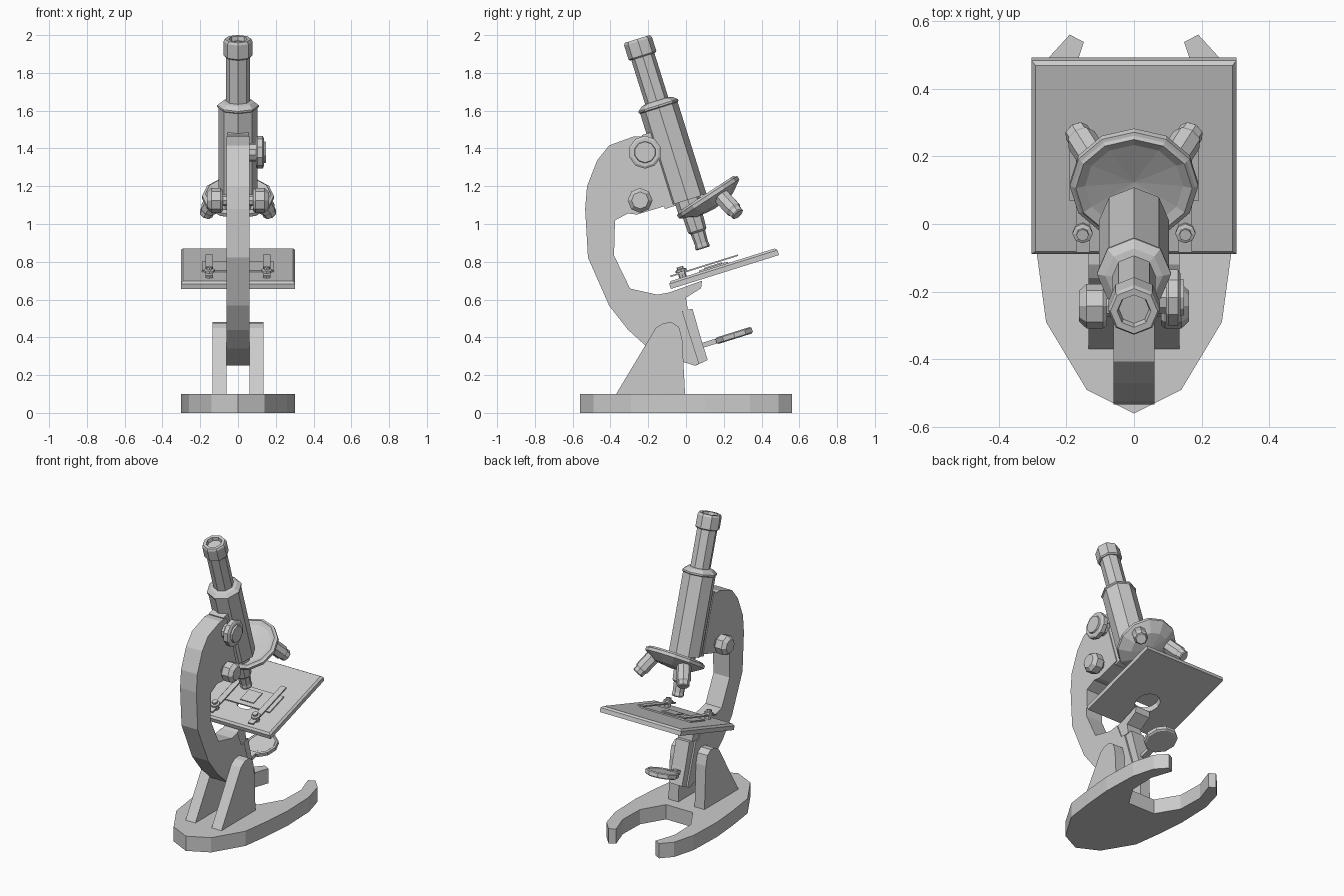
import bpy, bmesh
from math import radians, cos, sin, tau
from mathutils import Matrix, Vector

if "Cube" in bpy.data.objects:
    bpy.data.objects.remove(bpy.data.objects["Cube"])

GREY = bpy.data.materials.new("plain grey")
GREY.use_nodes = True
GREY.diffuse_color = (0.6, 0.6, 0.6, 1)
GREY.node_tree.nodes["Principled BSDF"].inputs["Base Color"].default_value = (0.6, 0.6, 0.6, 1)

TILT = radians(17.4)


def frame(y, z, angle=TILT):
    return Matrix.Translation((0, y, z)) @ Matrix.Rotation(angle, 4, 'X')


def finish(name, bm, matrix=Matrix()):
    bmesh.ops.transform(bm, matrix=matrix, verts=bm.verts)
    bmesh.ops.recalc_face_normals(bm, faces=bm.faces)
    mesh = bpy.data.meshes.new(name)
    bm.to_mesh(mesh)
    bm.free()
    mesh.materials.append(GREY)
    obj = bpy.data.objects.new(name, mesh)
    bpy.context.collection.objects.link(obj)
    return obj


def lathe(name, profile, sides, matrix=Matrix()):
    """Turn (radius, height) points about local z; radius 0 closes to a point."""
    bm = bmesh.new()
    rings = []
    for r, h in profile:
        count = sides if r else 1
        rings.append([bm.verts.new((r * cos(tau * i / sides), r * sin(tau * i / sides), h))
                      for i in range(count)])
    for a, b in zip(rings, rings[1:]):
        for i in range(sides):
            j = (i + 1) % sides
            quad = [a[i % len(a)], a[j % len(a)], b[j % len(b)], b[i % len(b)]]
            bm.faces.new(list(dict.fromkeys(quad)))
    for ring in (rings[0], rings[-1]):
        if len(ring) > 1:
            bm.faces.new(ring)
    return finish(name, bm, matrix)


def prism(name, points, lo, hi, axis='X', matrix=Matrix()):
    """Extrude a flat outline: (y, z) points along x, or (x, y) points along z."""
    bm = bmesh.new()
    place = (lambda p, d: (d, *p)) if axis == 'X' else (lambda p, d: (*p, d))
    face = bm.faces.new([bm.verts.new(place(p, lo)) for p in points])
    new = bmesh.ops.extrude_face_region(bm, geom=[face])["geom"]
    shift = Vector(place((0, 0), hi - lo))
    bmesh.ops.translate(bm, vec=shift, verts=[v for v in new if isinstance(v, bmesh.types.BMVert)])
    return finish(name, bm, matrix)


def box(name, center, size, matrix=Matrix(), top_bevel=0):
    bm = bmesh.new()
    bmesh.ops.create_cube(bm, size=1)
    bmesh.ops.scale(bm, vec=size, verts=bm.verts)
    if top_bevel:
        edges = [e for e in bm.edges if all(v.co.z > 0 for v in e.verts)]
        bmesh.ops.bevel(bm, geom=edges, offset=top_bevel, segments=1, affect='EDGES')
    bmesh.ops.translate(bm, vec=center, verts=bm.verts)
    return finish(name, bm, matrix)


# Horseshoe base: half outline from the front tip round to the inner notch
half = [(.14, -.49), (.26, -.29), (.287, -.09), (.303, .1), (.295, .34), (.254, .49),
        (.19, .56), (.148, .538), (.195, .4), (.19, .22), (.1, .07)]
prism("base", [(0, -.56)] + half + [(-x, y) for x, y in reversed(half)], 0, .1, 'Z')

# Two uprights holding the arm
upright = [(-.37, .1), (-.16, .45), (-.12, .475), (-.075, .48), (-.037, .455), (-.02, .39), (-.005, .1)]
for side, lo, hi in (("left", .061, .135), ("right", -.135, -.061)):
    prism(side + "_upright", upright, lo, hi)

# Curved arm
arm = [(-.275, 1.464), (-.407, 1.416), (-.47, 1.337), (-.524, 1.2), (-.534, 1.08), (-.519, .822),
       (-.407, .568), (-.307, .44), (-.196, .34), (-.016, .27), (.048, .25), (.07, .26),
       (-.02, .54), (-.05, .54), (-.09, .637), (-.153, .626), (-.296, .658), (-.381, .833),
       (-.376, 1.019), (-.307, 1.056), (-.26, 1.05), (-.16, 1.08), (-.096, 1.1), (-.2, 1.44), (-.21, 1.464)]
prism("arm", arm, -.061, .061)
prism("mirror_mount", [(-.02, .545), (.035, .55), (.08, .39), (.115, .28), (.05, .25)], -.05, .05)
prism("stage_bracket", [(-.09, .637), (-.048, .535), (.01, .545), (0, .61), (.08, .66), (.085, .7)], -.055, .055)

# Optical tube, in a frame whose origin is the tip of the main objective
tube = frame(.09, .87)
lathe("body_tube", [(.07, .19), (.07, .27), (.104, .27), (.104, .78), (.11, .785), (.11, .795),
                    (.085, .815), (.064, .82), (.064, 1.08)], 8, tube)
lathe("eyepiece", [(.07, 1.065), (.077, 1.072), (.077, 1.15), (.07, 1.163), (.05, 1.163),
                   (.045, 1.14), (0, 1.14)], 8, tube)
box("rack", (0, -.1, .465), (.11, .06, .41), tube)

# Revolving nosepiece with three objectives
lathe("nosepiece", [(0, -.02), (.145, 0), (.172, .012), (.18, .004), (.19, 0), (.19, -.02),
                    (.175, -.03), (.12, -.065), (0, -.08)], 12, frame(.112, 1.15, radians(33)))
lathe("main_objective", [(.034, 0), (.039, .006), (.039, .02), (.036, .026), (.04, .09),
                         (.05, .1), (.053, .16), (.053, .24)], 8, tube)
for side, s in (("left", 1), ("right", -1)):
    direction = Vector((s * .4, .62, -.68)).normalized()
    turn = (-direction).to_track_quat('Z', 'Y').to_matrix().to_4x4()
    lathe(side + "_objective", [(.032, 0), (.038, .006), (.038, .03), (.046, .042), (.046, .17)],
          8, Matrix.Translation((s * .172, .275, 1.05)) @ turn)


# Focus knobs
def knob(name, y, z, s, profile, sides):
    lathe(name, profile, sides, Matrix.Translation((0, y, z)) @ Matrix.Rotation(s * tau / 4, 4, 'Y'))


knob("coarse_knob", -.217, 1.38, 1, [(.05, .05), (.05, .095), (.08, .095), (.087, .102), (.087, .13),
                                     (.075, .137), (.058, .137), (.055, .148)], 10)
for side, s in (("left", 1), ("right", -1)):
    knob(side + "_fine_knob", -.243, 1.125, s, [(.03, .05), (.03, .08), (.055, .08), (.066, .092),
                                                (.066, .14), (.045, .163)], 8)

# Tilted stage with a round light hole
stage_frame = frame(.2, .765)
stage = box("stage", (0, 0, 0), (.606, .6, .04), stage_frame, .012)
cutter = lathe("hole_cutter", [(.08, -.1), (.08, .1)], 12, stage_frame @ Matrix.Translation((0, -.08, 0)))
cutter.hide_render = True
cutter.hide_viewport = True
hole = stage.modifiers.new("light hole", 'BOOLEAN')
hole.operation = 'DIFFERENCE'
hole.solver = 'EXACT'
hole.object = cutter

# Specimen slide and clips
box("slide", (0, -.05, .024), (.38, .16, .008), stage_frame)
box("cover_slip", (0, -.05, .031), (.1, .1, .006), stage_frame)
for side, s in (("left", 1), ("right", -1)):
    box(side + "_clip", (s * .152, -.095, .044), (.04, .375, .008), stage_frame)
    lathe(side + "_clip_post", [(.02, .015), (.02, .05), (.03, .05), (.03, .062), (.018, .066), (.018, .078)],
          8, stage_frame @ Matrix.Translation((s * .152, -.22, 0)))

# Mirror on its stem
mirror_frame = frame(.255, .41)
lathe("mirror", [(.095, -.018), (.105, -.012), (.105, .012), (.095, .018), (.088, .012)], 10, mirror_frame)
box("mirror_stem", (0, -.13, 0), (.04, .12, .026), mirror_frame)
